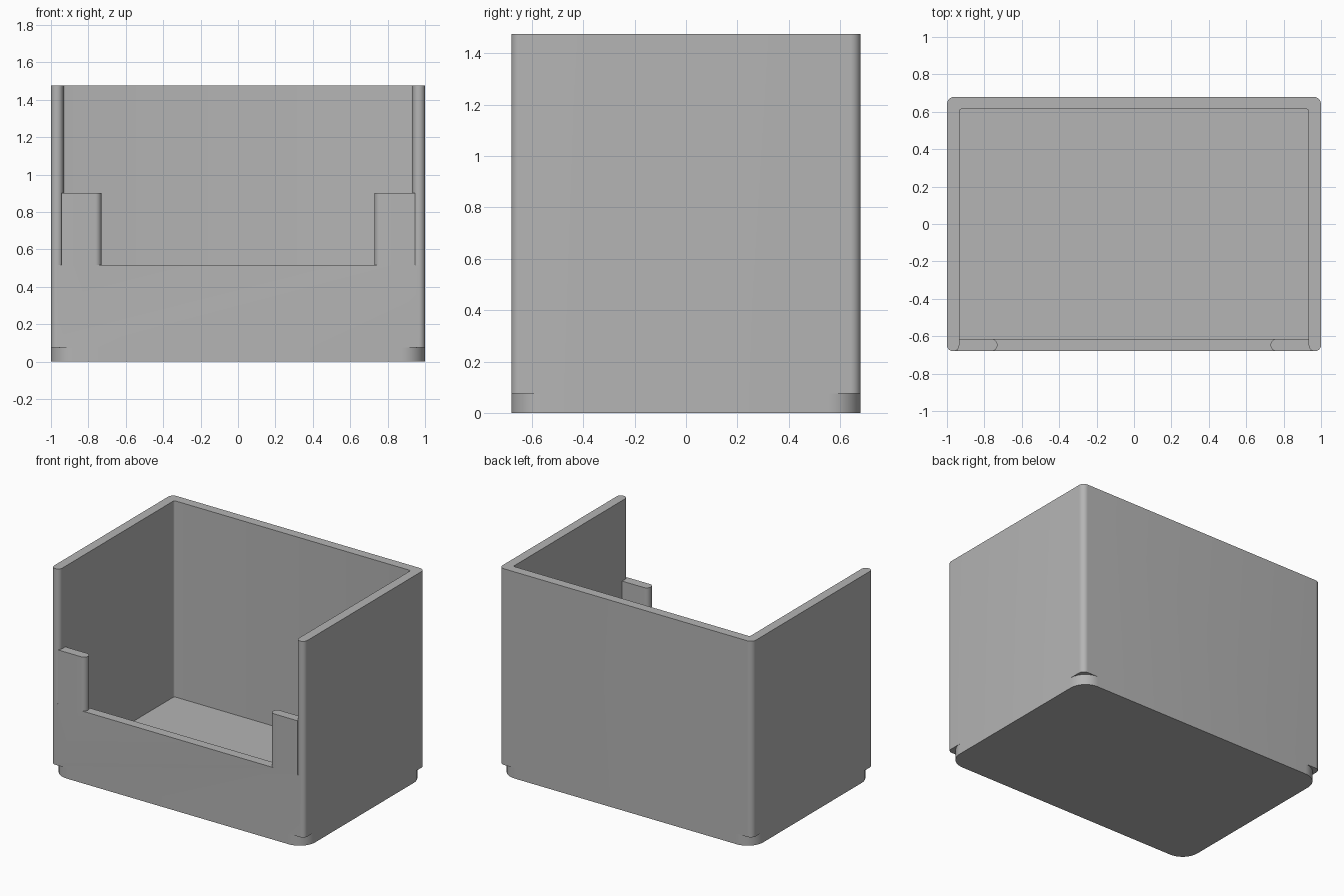
import bpy
import bmesh
from math import cos, sin, radians

cube = bpy.data.objects.get("Cube")
if cube:
    bpy.data.objects.remove(cube, do_unlink=True)

# Main dimensions
X, Y, H = 1.0, 0.68, 1.475      # half width, half depth, height
WALL = 0.066                    # wall thickness
END = WALL / 2                  # radius of the rounded wall ends
BASE, LIP, TAB = 0.075, 0.515, 0.9   # top heights of base, front wall and tabs

grey = bpy.data.materials.new("plain grey")
grey.use_nodes = True
colour = (0.46, 0.46, 0.46, 1)
grey.diffuse_color = colour
grey.node_tree.nodes["Principled BSDF"].inputs["Base Color"].default_value = colour


def arc(cx, cy, r, start, stop, steps=10):
    angles = [radians(start + (stop - start) * i / steps) for i in range(steps + 1)]
    return [(cx + r * cos(a), cy + r * sin(a)) for a in angles]


def rounded_rect(x, y, r):
    corners = [(1, 1), (-1, 1), (-1, -1), (1, -1)]
    return [p for i, (sx, sy) in enumerate(corners)
            for p in arc(sx * (x - r), sy * (y - r), r, 90 * i, 90 * i + 90)]


def prism(name, outline, z0, z1):
    bm = bmesh.new()
    face = bm.faces.new([bm.verts.new((x, y, z0)) for x, y in outline])
    top = bmesh.ops.extrude_face_region(bm, geom=[face])["geom"]
    bmesh.ops.translate(bm, vec=(0, 0, z1 - z0),
                        verts=[v for v in top if isinstance(v, bmesh.types.BMVert)])
    bmesh.ops.recalc_face_normals(bm, faces=bm.faces)
    mesh = bpy.data.meshes.new(name)
    bm.to_mesh(mesh)
    bm.free()
    mesh.materials.append(grey)
    obj = bpy.data.objects.new(name, mesh)
    bpy.context.collection.objects.link(obj)
    return obj


# Side and back walls: one U outline with rounded front ends
ix, iy, r_out, r_in = X - WALL, Y - WALL, 0.04, 0.012
u_outline = (arc(X - END, END - Y, END, 180, 360, 16)
             + arc(X - r_out, Y - r_out, r_out, 0, 90)
             + arc(r_out - X, Y - r_out, r_out, 90, 180)
             + arc(END - X, END - Y, END, 180, 360, 16)
             + arc(r_in - ix, iy - r_in, r_in, 180, 90, 4)
             + arc(ix - r_in, iy - r_in, r_in, 90, 0, 4))
box = prism("open_front_box", u_outline, BASE, H)

# Base slab with larger corner rounding, and the low front wall
base = prism("base_slab", rounded_rect(X, Y, 0.125), 0, BASE)
fx = X - END
front = prism("front_wall", [(-fx, -Y), (fx, -Y), (fx, -iy), (-fx, -iy)], BASE, LIP)
parts = [base, front]

# Raised retaining tabs at both ends of the front wall
for side, name in ((1, "left_tab"), (-1, "right_tab")):
    tab = arc(0.73 + END, END - Y, END, 90, 270, 16) + [(0.945, -Y), (0.945, -iy)]
    parts.append(prism(name, [(side * x, y) for x, y in tab], LIP, TAB))

# Fuse everything into one solid
for part in parts:
    mod = box.modifiers.new("fuse", "BOOLEAN")
    mod.operation = "UNION"
    mod.solver = "EXACT"
    mod.object = part
bpy.context.view_layer.update()
evaluated = box.evaluated_get(bpy.context.evaluated_depsgraph_get())
solid = bpy.data.meshes.new_from_object(evaluated)
box.modifiers.clear()
box.data = solid
for part in parts:
    bpy.data.objects.remove(part, do_unlink=True)

# Tidy the flat faces left by the fuse
bm = bmesh.new()
bm.from_mesh(solid)
bmesh.ops.remove_doubles(bm, verts=bm.verts, dist=0.0001)
bmesh.ops.dissolve_limit(bm, angle_limit=radians(0.5), verts=bm.verts, edges=bm.edges)
bm.to_mesh(solid)
bm.free()

bpy.ops.object.select_all(action="DESELECT")
box.select_set(True)
bpy.context.view_layer.objects.active = box
bpy.ops.object.shade_smooth_by_angle(angle=radians(30))
